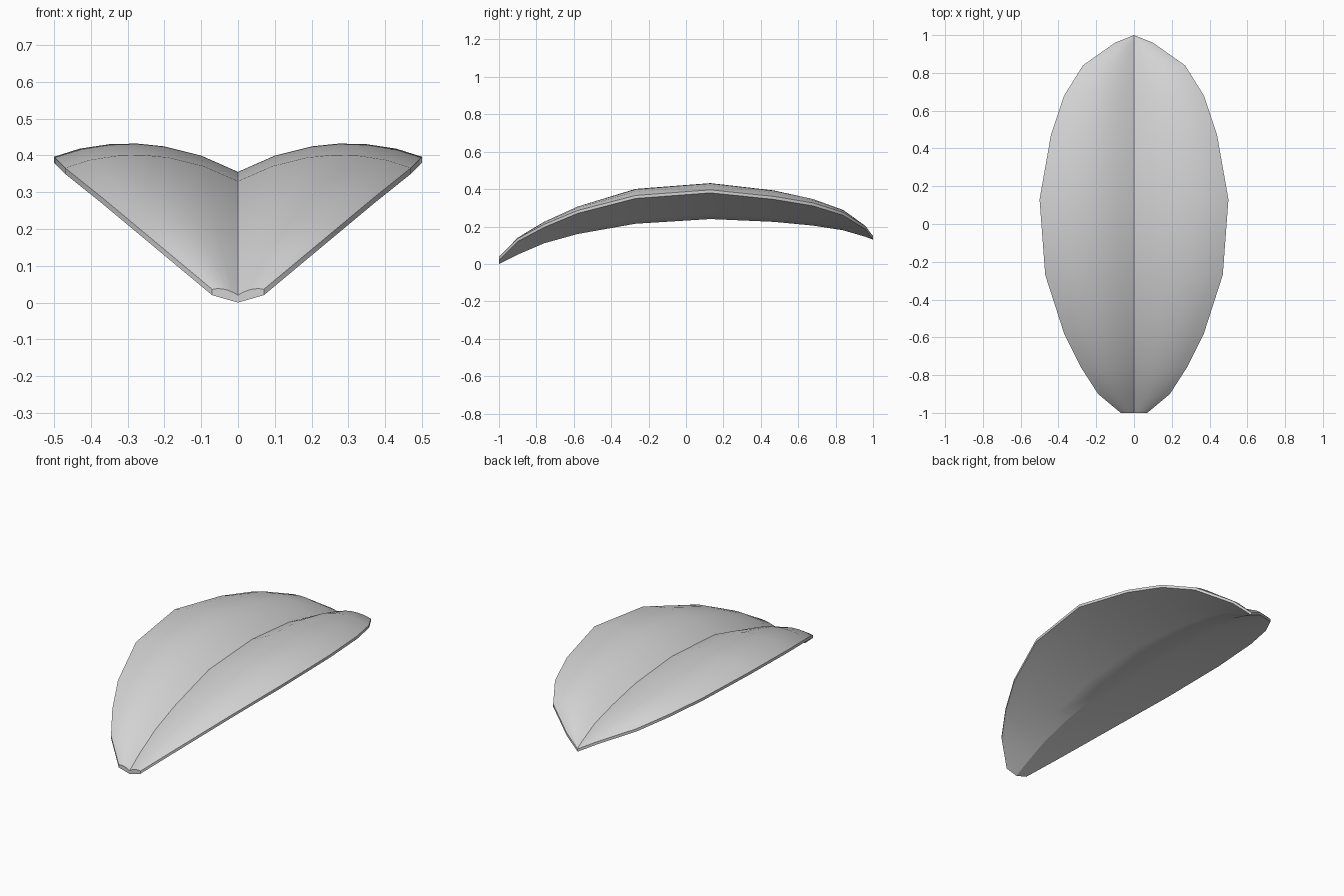
import bpy
import bmesh
import math

default_cube = bpy.data.objects.get("Cube")
if default_cube:
    bpy.data.objects.remove(default_cube, do_unlink=True)


def make_material(name, colour):
    material = bpy.data.materials.new(name)
    material.use_nodes = True
    material.diffuse_color = colour
    material.node_tree.nodes["Principled BSDF"].inputs["Base Color"].default_value = colour
    return material


# Stations from front tip to back tip:
# y, half width, rim underside, midrib top, midrib underside
STATIONS = [
    (-1.0, 0.07, 0.02, 0.02, 0.0),
    (-0.9, 0.19, 0.12, 0.09, 0.05),
    (-0.76, 0.28, 0.195, 0.17, 0.11),
    (-0.58, 0.37, 0.27, 0.24, 0.16),
    (-0.27, 0.47, 0.35, 0.33, 0.215),
    (0.13, 0.5, 0.38, 0.355, 0.24),
    (0.47, 0.44, 0.345, 0.325, 0.225),
    (0.68, 0.37, 0.31, 0.28, 0.205),
    (0.84, 0.27, 0.26, 0.235, 0.18),
    (0.96, 0.1, 0.185, 0.175, 0.145),
    (1.0, 0.0, 0.13, 0.15, 0.13),
]
COLUMNS = [0, 0.2, 0.4, 0.55, 0.7, 0.86, 1]
RIM_THICKNESS = 0.016
BULGE = 0.11


def top_height(t, half_width, rim, rib):
    """Chord from midrib to rim, raised into a soft arch."""
    chord = rib + (rim + RIM_THICKNESS - rib) * t
    return chord + BULGE * half_width * math.sin(math.pi * t) ** 0.8 if 0 < t < 1 else chord


def section_ring(mesh, station):
    """Closed cross-section: over the top from left to right, back underneath."""
    y, half_width, rim, rib_top, rib_bottom = station
    signed = [-t for t in reversed(COLUMNS)] + COLUMNS[1:]
    ring = []
    for s in signed:
        height = top_height(abs(s), half_width, rim, rib_top)
        ring.append(mesh.verts.new((s * half_width, y, height)))
    for s in reversed(signed):
        height = rib_bottom + (rim - rib_bottom) * abs(s)
        ring.append(mesh.verts.new((s * half_width, y, height)))
    return ring


# Folded leaf blade lofted through the stations
mesh = bmesh.new()
rings = [section_ring(mesh, station) for station in STATIONS]
count = len(rings[0])
for ring, following in zip(rings, rings[1:]):
    for i in range(count):
        j = (i + 1) % count
        mesh.faces.new((ring[i], ring[j], following[j], following[i]))

# Front end cap as strips between top and underside
front = rings[0]
for i in range(count // 2 - 1):
    mesh.faces.new((front[i], front[i + 1], front[count - 2 - i], front[count - 1 - i]))

bmesh.ops.remove_doubles(mesh, verts=mesh.verts[:], dist=0.0005)
bmesh.ops.recalc_face_normals(mesh, faces=mesh.faces[:])

data = bpy.data.meshes.new("leaf_blade")
mesh.to_mesh(data)
mesh.free()
leaf = bpy.data.objects.new("leaf_blade", data)
bpy.context.collection.objects.link(leaf)
data.materials.append(make_material("light_grey", (0.65, 0.65, 0.65, 1)))

# Smooth surface with a crisp midrib fold and rim
bpy.ops.object.select_all(action="DESELECT")
leaf.select_set(True)
bpy.context.view_layer.objects.active = leaf
bpy.ops.object.shade_smooth_by_angle(angle=math.radians(32))
